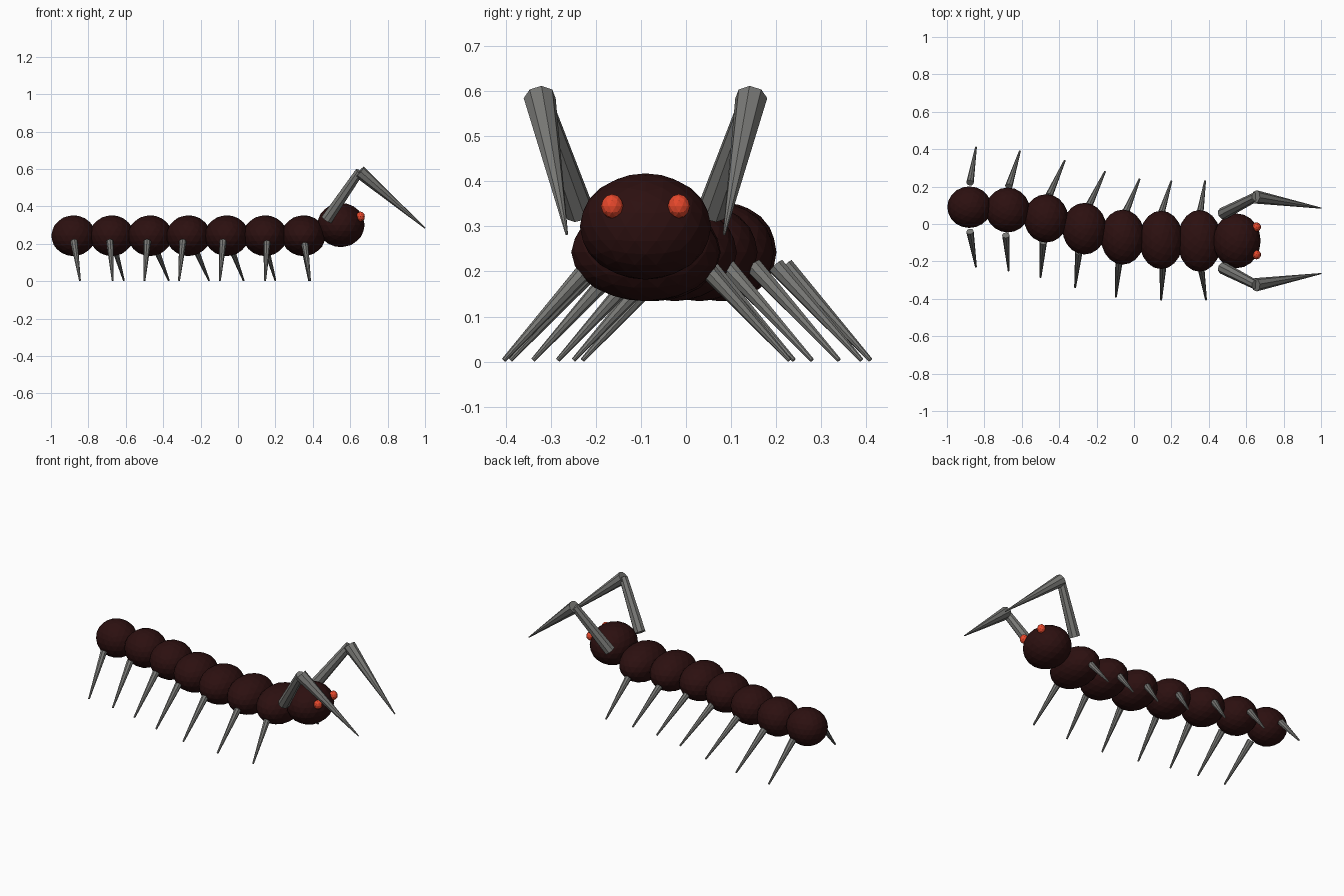
import bpy
from mathutils import Vector

if "Cube" in bpy.data.objects:
    bpy.data.objects.remove(bpy.data.objects["Cube"])


def material(name, rgb):
    m = bpy.data.materials.new(name)
    m.diffuse_color = (*rgb, 1)
    m.use_nodes = True
    m.node_tree.nodes["Principled BSDF"].inputs["Base Color"].default_value = m.diffuse_color
    return m


SHELL = material("dark_maroon", (0.025, 0.005, 0.005))
HORN = material("grey_horn", (0.19, 0.19, 0.18))
EYE = material("red_orange", (0.80, 0.065, 0.025))


def ball(name, center, radii, mat, subdivisions=3):
    bpy.ops.mesh.primitive_ico_sphere_add(subdivisions=subdivisions, radius=1, location=center)
    ob = bpy.context.object
    ob.name = name
    ob.scale = radii
    ob.data.materials.append(mat)


def spike(name, start, end, r_start, r_end, sides=8):
    a, b = Vector(start), Vector(end)
    d = b - a
    bpy.ops.mesh.primitive_cone_add(vertices=sides, radius1=r_start, radius2=r_end,
                                    depth=d.length, location=(a + b) / 2)
    ob = bpy.context.object
    ob.name = name
    ob.rotation_euler = d.to_track_quat('Z', 'Y').to_euler()
    ob.data.materials.append(HORN)


# Body segments: a gently curving chain that widens towards the head
seg_y = [0.09, 0.075, 0.03, -0.025, -0.07, -0.085, -0.09]
for i, y in enumerate(seg_y):
    ball(f"body_segment_{i + 1}", (-0.88 + 0.205 * i, y, 0.243),
         (0.118, 0.111 + 0.009 * i, 0.109), SHELL)

# Legs: (base x, tip x, tip y) for each side
left = [(-0.877, -0.845, 0.41), (-0.67, -0.61, 0.39), (-0.455, -0.37, 0.34),
        (-0.245, -0.155, 0.28), (-0.05, 0.03, 0.24), (0.14, 0.20, 0.23), (0.35, 0.38, 0.23)]
right = [(-0.877, -0.845, -0.23), (-0.685, -0.67, -0.25), (-0.485, -0.50, -0.285),
         (-0.295, -0.315, -0.34), (-0.08, -0.097, -0.39), (0.155, 0.145, -0.405),
         (0.355, 0.385, -0.405)]
for side, legs, s in (("left", left, 1), ("right", right, -1)):
    for i, (bx, tx, ty) in enumerate(legs):
        spike(f"{side}_leg_{i + 1}", (bx, ty - s * 0.19, 0.212), (tx, ty, 0.003), 0.02, 0.005)

# Head
MID = -0.09
ball("head", (0.55, MID, 0.30), (0.127, 0.146, 0.118), SHELL)

# Eyes and two-part raised claws on both sides of the head
for side, s in (("left", 1), ("right", -1)):
    ball(f"{side}_eye", (0.655, MID + s * 0.074, 0.345), (0.024, 0.025, 0.027), EYE, 2)
    elbow = (0.65, MID + s * 0.235, 0.585)
    spike(f"{side}_upper_claw", (0.475, MID + s * 0.145, 0.33), elbow, 0.033, 0.025)
    spike(f"{side}_lower_claw", elbow, (1.0, MID + s * 0.175, 0.283), 0.036, 0.003)
